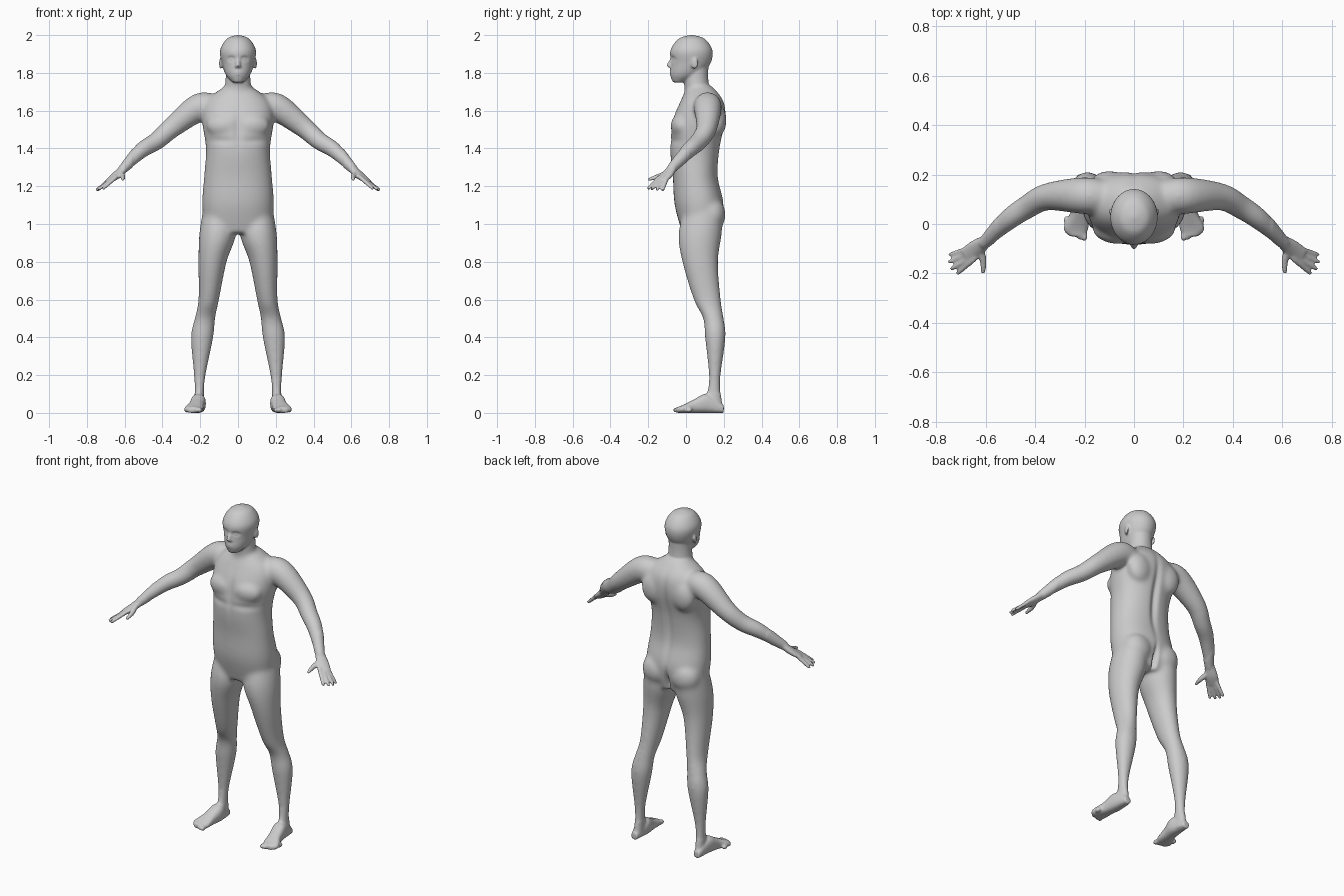
import bpy, bmesh, math
from mathutils import Vector, Matrix

cube = bpy.data.objects.get("Cube")
if cube:
    bpy.data.objects.remove(cube, do_unlink=True)

skin = bpy.data.materials.new("matte grey")
skin.use_nodes = True
skin.diffuse_color = (.6, .6, .6, 1)
skin.node_tree.nodes["Principled BSDF"].inputs["Base Color"].default_value = skin.diffuse_color

SIDES = 32
RIGHT, BACK, UP = Matrix.Identity(3)
body_bm = bmesh.new()


def interpolate(rows, steps=6):
    """Smooth curve through the profile rows, with tangents from their neighbours."""
    rows = [Vector(row) for row in rows]
    padded = rows[:1] + rows + rows[-1:]
    curve = []
    for before, start, end, after in zip(padded, padded[1:], padded[2:], padded[3:]):
        for step in range(steps):
            t = step / steps
            ease = t * t * (3 - t - t)
            leave = (end - before) / 2 * t * (1 - t) * (1 - t)
            arrive = (after - start) / 2 * t * t * (t - 1)
            curve.append(start.lerp(end, ease) + leave + arrive)
    return curve + rows[-1:]


def signed_power(value, exponent):
    return math.copysign(abs(value) ** exponent, value)


def loft(rows, plane=None, sides=(1, -1), roundness=1):
    """Closed skin through rows of position, width radius and optional depth radius."""
    rows = interpolate(rows)
    for side in sides:
        rings = []
        for index, row in enumerate(rows):
            centre = row.xyz if len(row) == 4 else Vector(row[:3])
            if plane:
                across, along = plane
            else:
                ahead = rows[min(index + 1, len(rows) - 1)]
                behind = rows[max(index - 1, 0)]
                tangent = Vector((ahead - behind)[:3]).normalized()
                across = tangent.cross(UP).normalized()
                along = across.cross(tangent)
            ring = []
            for corner in range(SIDES):
                angle = math.tau * corner / SIDES
                point = (centre + across * row[3] * signed_power(math.cos(angle), roundness)
                         + along * row[-1] * signed_power(math.sin(angle), roundness))
                point.x *= side
                ring.append(body_bm.verts.new(point))
            rings.append(ring)
        for lower, upper in zip(rings, rings[1:]):
            for corner in range(SIDES):
                following = (corner + 1) % SIDES
                body_bm.faces.new((lower[corner], lower[following], upper[following], upper[corner]))
        body_bm.faces.new(rings[0])
        body_bm.faces.new(rings[-1])


def column(rows, **options):
    """Upright loft through rows of height, inner x, outer x, front y and back y."""
    loft([((inner + outer) / 2, (front + back) / 2, height, (outer - inner) / 2, (back - front) / 2)
          for height, inner, outer, front, back in rows], plane=(RIGHT, BACK), **options)


def central_column(rows, **options):
    """Upright loft on the middle line through rows of height, half width, front y and back y."""
    column([(height, -half, half, front, back) for height, half, front, back in rows],
           sides=(1,), **options)


def blob(centre, size, tilt=0):
    """Mirrored pair of ellipsoids."""
    for side in (1, -1):
        placed = (Matrix.Diagonal((side, 1, 1, 1)) @ Matrix.Translation(centre)
                  @ Matrix.Rotation(tilt, 4, 'Z') @ Matrix.Diagonal((*size, 1)))
        bmesh.ops.create_uvsphere(body_bm, u_segments=SIDES, v_segments=SIDES // 2,
                                  radius=1, matrix=placed)


# Torso
central_column([(.95, .17, -.02, .17), (1.1, .19, -.06, .2), (1.25, .18, -.07, .17),
                (1.4, .17, -.085, .18), (1.55, .19, -.07, .21), (1.65, .17, -.03, .2),
                (1.73, .07, .01, .14)], roundness=.9)

# Neck and head
central_column([(1.6, .09, 0, .15), (1.75, .067, -.01, .12), (1.85, .065, -.01, .12)])
central_column([(1.75, .03, -.07, 0), (1.79, .065, -.083, .08), (1.85, .085, -.08, .13),
                (1.92, .095, -.082, .14), (1.98, .06, -.04, .1), (2, .01, .02, .04)])

# Nose, nostrils and ears
loft([(0, -.074, 1.88, .008), (0, -.09, 1.84, .013), (0, -.085, 1.83, .01)],
     plane=(RIGHT, BACK), sides=(1,))
blob((.01, -.083, 1.833), (.008, .009, .007))
blob((.092, .045, 1.85), (.007, .02, .03), tilt=-.3)

# Legs
column([(1.1, .04, .18, 0, .2), (.95, .01, .205, -.04, .19), (.8, .06, .21, -.02, .17),
        (.6, .1, .21, .04, .185), (.5, .12, .23, .09, .2), (.4, .13, .25, .1, .21),
        (.2, .17, .235, .12, .185), (.1, .18, .23, .11, .185), (.01, .18, .235, .1, .2)])

# Feet, given by heel-to-toe position, half width and height
feet = [(.21, .2, .02, .04), (.21, .15, .03, .08), (.21, .1, .04, .1),
        (.22, .04, .04, .07), (.235, -.02, .05, .04), (.23, -.05, .03, .03)]
loft([(x, y, height / 2, half, height / 2) for x, y, half, height in feet],
     plane=(RIGHT, UP), roundness=.8)
for toe in range(5):
    blob((.2 + toe * .018, -.05 + toe * toe * .004, .015), (.012, .02, .014))

# Arms and palms
loft([(.1, .11, 1.61, .06), (.2, .115, 1.62, .075), (.35, .11, 1.51, .056),
      (.43, .07, 1.44, .049), (.51, .015, 1.39, .043), (.61, -.08, 1.29, .025)])
loft([(.6, -.07, 1.3, .026, .022), (.64, -.1, 1.26, .036, .019), (.68, -.13, 1.23, .034, .012)])

# Fingers fanned from the knuckles, and thumbs
for finger, length in enumerate((.08, .09, .085, .065)):
    knuckle = Vector((.655, -.15, 1.24)) + finger * Vector((.01, .015, -.003))
    yaw = finger * .13 - .7
    reach = Vector((math.cos(yaw) * length, math.sin(yaw) * length, -.055))
    loft([(*(knuckle + reach * t), radius)
          for t, radius in ((-.3, .008), (0, .011), (.9, .009), (1, .004))])
loft([(.62, -.1, 1.27, .014), (.61, -.15, 1.25, .014), (.61, -.2, 1.235, .008)])

# Chest, shoulder blades, buttocks and calves
blob((.085, -.035, 1.52), (.085, .045, .06), tilt=.2)
blob((.1, .165, 1.55), (.075, .05, .09))
blob((.095, .135, 1.05), (.09, .075, .09))
blob((.19, .165, .42), (.05, .045, .1))

# Fuse all parts into one skin
bmesh.ops.recalc_face_normals(body_bm, faces=body_bm.faces)
mesh = bpy.data.meshes.new("body")
body_bm.to_mesh(mesh)
body_bm.free()
body = bpy.data.objects.new("body", mesh)
bpy.context.collection.objects.link(body)
bpy.context.view_layer.objects.active = body
body.select_set(True)
fuse = body.modifiers.new("fuse", 'REMESH')
fuse.mode = 'VOXEL'
fuse.voxel_size = .006
bpy.ops.object.modifier_apply(modifier=fuse.name)

# Blend the joints broadly, and the face, hands and feet lightly
bm = bmesh.new()
bm.from_mesh(mesh)
broad = [vert for vert in bm.verts if abs(vert.co.x) < .56 and .1 < vert.co.z < 1.74]
for verts, passes in ((broad, 30), (bm.verts[:], 3)):
    for _ in range(passes):
        bmesh.ops.smooth_vert(bm, verts=verts, factor=.5,
                              use_axis_x=True, use_axis_y=True, use_axis_z=True)


def press(on_back, x, height, width, tall, depth):
    """Soft mirrored dent (or swell, if negative) in the front or back surface."""
    for vert in bm.verts:
        aside = (abs(vert.co.x) - x) / width
        above = (vert.co.z - height) / tall
        if on_back == (vert.co.y > .05) and math.hypot(aside, above) < 3:
            push = depth * math.exp(-aside * aside - above * above)
            vert.co.y += -push if on_back else push


# Eye sockets, eyes, lips and mouth
press(False, .035, 1.875, .018, .012, .012)
press(False, .035, 1.873, .01, .006, -.008)
press(False, 0, 1.8, .02, .012, -.006)
press(False, 0, 1.8, .022, .003, .006)
# Breastbone, lower chest edge, spine and seat
press(False, 0, 1.5, .02, .1, .008)
press(False, .09, 1.44, .07, .02, .006)
press(True, 0, 1.4, .02, .2, .016)
press(True, 0, 1, .012, .06, .03)

bm.to_mesh(mesh)
bm.free()
mesh.materials.clear()
mesh.materials.append(skin)
bpy.ops.object.shade_smooth()
